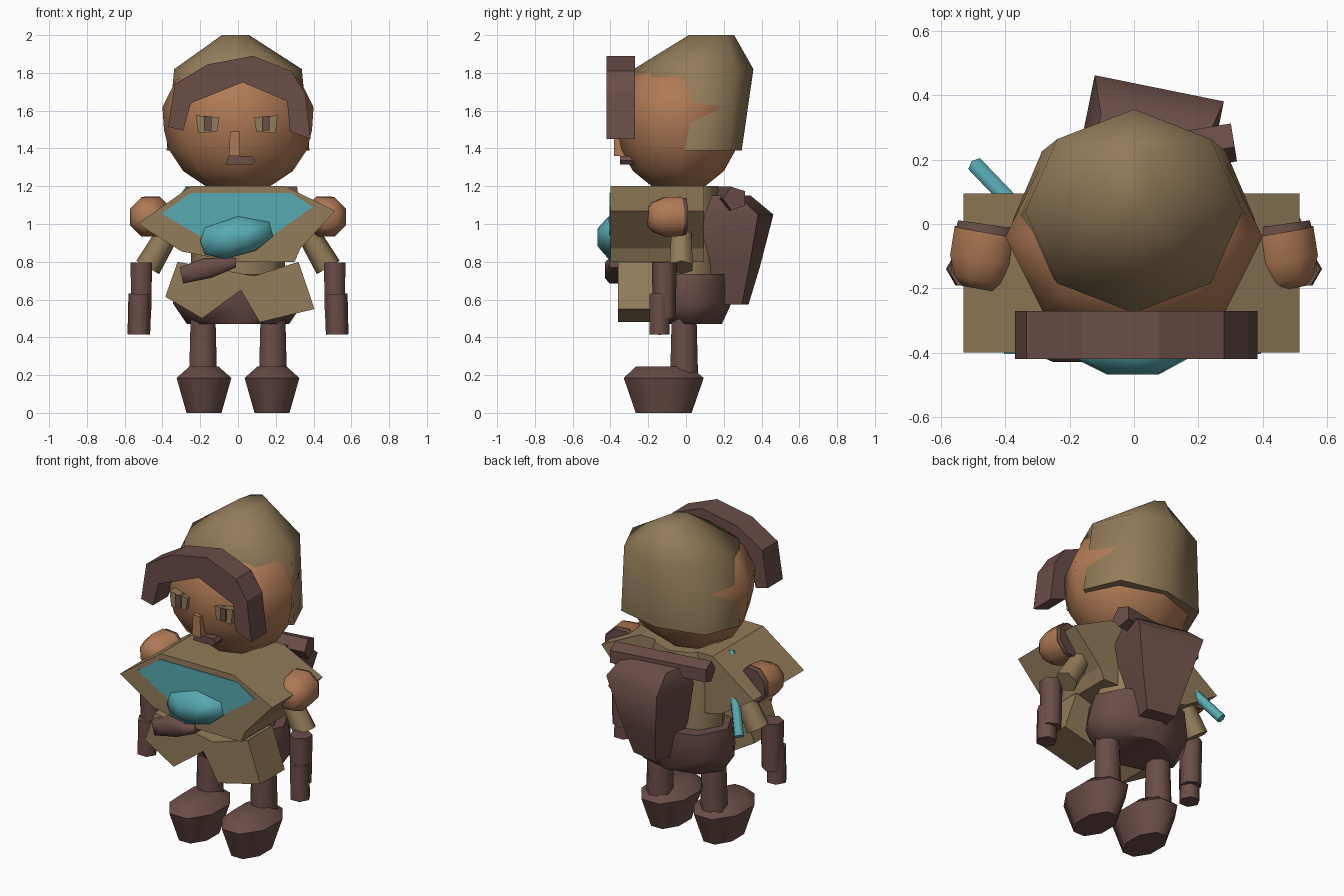
import bpy, bmesh, math
from mathutils import Vector

cube = bpy.data.objects.get("Cube")
if cube:
    bpy.data.objects.remove(cube, do_unlink=True)


def material(name, rgb):
    m = bpy.data.materials.new(name)
    m.use_nodes = True
    m.diffuse_color = (*rgb, 1)
    m.node_tree.nodes["Principled BSDF"].inputs["Base Color"].default_value = (*rgb, 1)
    return m


SKIN = material("skin", (0.43, 0.195, 0.09))
CLOTH = material("tan_cloth", (0.29, 0.20, 0.10))
LEATHER = material("brown_leather", (0.145, 0.074, 0.063))
TEAL = material("teal", (0.095, 0.40, 0.44))


def loft(name, loops, mat, smooth=False):
    """Skin a stack of equal-length point loops and close both ends."""
    bm = bmesh.new()
    rows = [[bm.verts.new(p) for p in loop] for loop in loops]
    n = len(rows[0])
    for a, b in zip(rows, rows[1:]):
        for i in range(n):
            j = (i + 1) % n
            bm.faces.new((a[i], a[j], b[j], b[i]))
    bm.faces.new(rows[0][::-1])
    bm.faces.new(rows[-1])
    bmesh.ops.recalc_face_normals(bm, faces=bm.faces)
    mesh = bpy.data.meshes.new(name)
    bm.to_mesh(mesh)
    bm.free()
    mesh.materials.append(mat)
    ob = bpy.data.objects.new(name, mesh)
    bpy.context.collection.objects.link(ob)
    if smooth:
        bpy.ops.object.select_all(action='DESELECT')
        ob.select_set(True)
        bpy.context.view_layer.objects.active = ob
        bpy.ops.object.shade_smooth_by_angle(angle=math.radians(62))
    return ob


def rings(name, levels, n, mat, phase=0.0):
    """Upright form from levels of (z, centre x, centre y, radius x, radius y)."""
    angles = [math.tau * i / n + phase for i in range(n)]
    return loft(name, [[(cx + rx * math.cos(a), cy + ry * math.sin(a), z) for a in angles]
                       for z, cx, cy, rx, ry in levels], mat, True)


def prism(name, outline, y0, y1, mat):
    """Front outline in x, z pushed through from y0 to y1."""
    return loft(name, [[(x, y, z) for x, z in outline] for y in (y0, y1)], mat)


def tube(name, start, end, profile, n, mat, smooth=True):
    """Tube along a line; profile holds (fraction, radius)."""
    a, b = Vector(start), Vector(end)
    turn = (b - a).to_track_quat('Z', 'Y')
    loops = []
    for t, r in profile:
        loops.append([a.lerp(b, t) + turn @ Vector((r * math.cos(w), r * math.sin(w), 0))
                      for w in (math.tau * (i + 0.5) / n for i in range(n))])
    return loft(name, loops, mat, smooth)


def box(name, x0, x1, y0, y1, z0, z1, mat):
    return prism(name, [(x0, z0), (x1, z0), (x1, z1), (x0, z1)], y0, y1, mat)


# Head
rings("head", [(z, 0, -0.04, r, r * 0.83) for z, r in
               ((1.175, 0.07), (1.2, 0.17), (1.28, 0.29), (1.395, 0.367),
                (1.5, 0.392), (1.62, 0.4), (1.76, 0.33), (1.82, 0.24), (1.86, 0.1))],
      8, SKIN)

# Hood: flares low at the back, its lower front edge sinks into the head
hood = rings("hood", [(1.39, 0, 0.01, 0.378, 0.285), (1.82, 0, 0.04, 0.338, 0.317),
                      (2.0, -0.013, 0.135, 0.072, 0.12)], 8, CLOTH)
for v in hood.data.vertices:
    if v.co.z < 1.5 and v.co.y < -0.05:
        v.co.x *= 0.85
        v.co.y *= 0.5
    elif v.co.z < 1.5 and abs(v.co.x) > 0.1 and v.co.y > 0.1:
        v.co.x *= 1.07
        v.co.y *= 1.07

# Hair fringe
prism("hair", [(-0.37, 1.515), (-0.335, 1.74), (-0.16, 1.845), (0.08, 1.89), (0.28, 1.81),
               (0.355, 1.695), (0.385, 1.45), (0.275, 1.49), (0.26, 1.65), (0.025, 1.75),
               (-0.25, 1.64), (-0.29, 1.495)], -0.42, -0.27, LEATHER)

# Face
for side, s, cx in (("right", -1, -0.16), ("left", 1, 0.147)):
    prism(side + "_eye", [(cx - s * 0.05, 1.49), (cx + s * 0.05, 1.48),
                          (cx + s * 0.064, 1.575), (cx - s * 0.062, 1.565)],
          -0.352, -0.28, CLOTH)
    box(side + "_pupil", cx - 0.02, cx + 0.02, -0.36, -0.3, 1.495, 1.57, LEATHER)
prism("nose", [(-0.048, 1.36), (0.01, 1.36), (0.008, 1.49), (-0.042, 1.49)],
      -0.382, -0.3, SKIN)
prism("mouth", [(-0.065, 1.315), (0.075, 1.315), (0.09, 1.335), (0.075, 1.36), (-0.05, 1.36)],
      -0.35, -0.26, LEATHER)

# Torso and poncho
rings("torso", [(0.68, 0, 0, 0.25, 0.18), (1.0, 0, 0, 0.25, 0.18),
                (1.2, 0, 0.02, 0.18, 0.15)], 8, CLOTH)
prism("poncho", [(-0.25, 1.2), (0.25, 1.2), (0.515, 1.07), (0.33, 0.87), (0.3, 0.8),
                 (-0.02, 0.8), (-0.3, 0.855), (-0.53, 1.0)], -0.4, 0.095, CLOTH)
prism("chest_panel", [(-0.405, 1.055), (-0.25, 1.165), (0.28, 1.165), (0.395, 1.09),
                      (0.155, 0.92), (-0.19, 0.93)], -0.405, -0.398, TEAL)

# Chest gem: faceted dome
outline = [(-0.2, 0.91), (-0.175, 0.98), (0, 1.04), (0.165, 1.01),
           (0.185, 0.935), (0.095, 0.86), (-0.07, 0.815), (-0.175, 0.84)]
loft("chest_gem", [[(x * k, y, 0.93 + (z - 0.93) * k) for x, z in outline]
                   for y, k in ((-0.38, 1), (-0.41, 1), (-0.468, 0.42))], TEAL, True)

# Ragged skirt
prism("skirt", [(-0.32, 0.8), (-0.385, 0.615), (-0.19, 0.5), (0.015, 0.65), (0.115, 0.48),
                (0.405, 0.55), (0.32, 0.8), (0.085, 0.725)], -0.36, -0.12, CLOTH)

# Belt pouch
pouch = [(-0.31, 0.77), (-0.18, 0.82), (-0.01, 0.82), (-0.01, 0.77), (-0.14, 0.715), (-0.29, 0.685)]
loft("belt_pouch", [[(-0.16 + (x + 0.16) * k, y, 0.76 + (z - 0.76) * k) for x, z in pouch]
                    for y, k in ((-0.33, 1), (-0.405, 1), (-0.43, 0.6))], LEATHER, True)

# Hips
rings("hips", [(0.47, 0, 0.02, 0.27, 0.17), (0.58, 0, 0.02, 0.345, 0.22),
               (0.735, 0, 0.02, 0.3, 0.24)], 8, LEATHER)

for side, s in (("right", -1), ("left", 1)):
    # Leg and boot
    tube(side + "_leg", (s * 0.185, -0.01, 0.19), (s * 0.185, -0.01, 0.55),
         ((0, 0.08), (1, 0.07)), 8, LEATHER)
    rings(side + "_boot", [(0, s * 0.18, -0.118, 0.1, 0.16), (0.185, s * 0.18, -0.118, 0.157, 0.229),
                           (0.245, s * 0.18, -0.122, 0.084, 0.155)], 8, LEATHER, math.pi / 8)
    # Shoulder cap facing forwards, with a dark lining at its back
    tube(side + "_shoulder", (s * 0.455, -0.025, 1.04), (s * 0.485, -0.2, 1.035),
         ((0, 0.113), (0.5, 0.112), (0.85, 0.085), (1, 0.055)), 8, SKIN)
    tube(side + "_shoulder_lining", (s * 0.456, -0.03, 1.04), (s * 0.452, -0.002, 1.04),
         ((0, 0.108), (1, 0.104)), 8, LEATHER)
    # Arm and hand
    tube(side + "_upper_arm", (s * 0.36, -0.025, 0.97), (s * 0.478, -0.025, 0.77),
         ((0, 0.06), (1, 0.07)), 6, CLOTH)
    tube(side + "_forearm", (s * 0.512, -0.115, 0.5), (s * 0.512, -0.115, 0.795),
         ((0, 0.06), (1, 0.066)), 6, LEATHER)
    tube(side + "_hand", (s * 0.525, -0.14, 0.415), (s * 0.52, -0.14, 0.63),
         ((0, 0.06), (1, 0.06)), 6, LEATHER)

# Backpack, slightly turned, with a bedroll bar across its top
pack = []
c, d = math.cos(0.2), -math.sin(0.2)
for z, cy, hx, hy in ((0.575, 0.25, 0.09, 0.065), (0.77, 0.24, 0.14, 0.125),
                      (1.05, 0.28, 0.205, 0.145), (1.15, 0.24, 0.17, 0.07)):
    corners = [(-hx, -hy), (hx, -hy), (hx, hy), (-hx, hy)]
    pack.append([(0.05 + x * c - y * d, cy + x * d + y * c, z) for x, y in corners])
loft("backpack", pack, LEATHER, True)
tube("backpack_bar", (-0.28, 0.165, 1.135), (0.31, 0.26, 1.135), ((0, 0.066), (1, 0.066)), 5,
     LEATHER, False)

# Thin rod through the poncho
tube("rod", (-0.49, 0.18, 0.8), (-0.26, -0.06, 1.175), ((0, 0.029), (1, 0.029)), 6, TEAL)
